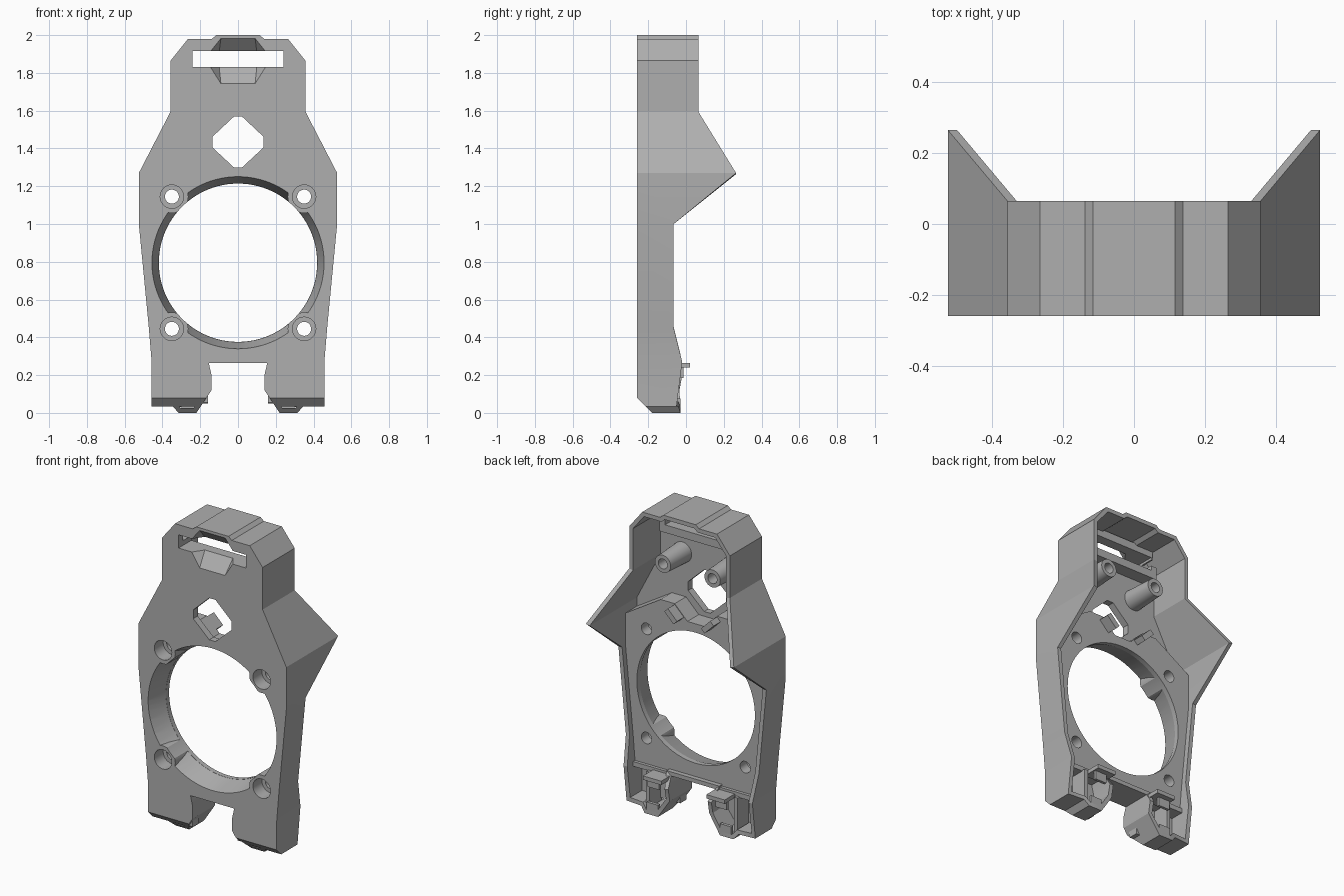
import bpy, bmesh, math
from mathutils import Vector

cube = bpy.data.objects.get("Cube")
if cube:
    bpy.data.objects.remove(cube, do_unlink=True)

grey = bpy.data.materials.new("plain grey")
grey.use_nodes = True
grey.diffuse_color = (0.43, 0.43, 0.43, 1)
grey.node_tree.nodes["Principled BSDF"].inputs["Base Color"].default_value = (0.43, 0.43, 0.43, 1)

FRONT, PLATE = -0.26, -0.215


def finish(bm, name):
    bmesh.ops.recalc_face_normals(bm, faces=bm.faces)
    mesh = bpy.data.meshes.new(name)
    bm.to_mesh(mesh)
    bm.free()
    mesh.materials.append(grey)
    obj = bpy.data.objects.new(name, mesh)
    bpy.context.collection.objects.link(obj)
    return obj


def hull(name, points):
    bm = bmesh.new()
    for p in points:
        bm.verts.new(p)
    bmesh.ops.convex_hull(bm, input=bm.verts)
    return finish(bm, name)


def box(name, xs, ys, zs):
    return hull(name, [(x, y, z) for x in xs for y in ys for z in zs])


def prism(name, outline, y0, y1):
    bm = bmesh.new()
    face = bm.faces.new([bm.verts.new((x, y0, z)) for x, z in outline])
    new = bmesh.ops.extrude_face_region(bm, geom=[face])["geom"]
    bmesh.ops.translate(bm, vec=(0, y1 - y0, 0),
                        verts=[v for v in new if isinstance(v, bmesh.types.BMVert)])
    return finish(bm, name)


def tube(name, x, z, y0, y1, r0, r1=None, sides=32):
    """Round solid along y, with optional taper."""
    r1 = r0 if r1 is None else r1
    ring = [(math.cos(math.tau * i / sides), math.sin(math.tau * i / sides)) for i in range(sides)]
    return hull(name, [(x + r * c, y, z + r * s) for y, r in ((y0, r0), (y1, r1)) for c, s in ring])


def boolean(obj, other, operation):
    mod = obj.modifiers.new("bool", "BOOLEAN")
    mod.operation, mod.solver, mod.object = operation, "EXACT", other
    bpy.context.view_layer.objects.active = obj
    bpy.ops.object.modifier_apply(modifier=mod.name)
    bpy.data.objects.remove(other, do_unlink=True)


def mirrored(half):
    return half + [(-p[0], *p[1:]) for p in reversed(half)]


def inset(points, d):
    """Mitred inward offset of a clockwise outline in x and z."""
    result = []
    for i, p in enumerate(points):
        a, b, c = (Vector(points[j % len(points)][:2]) for j in (i - 1, i, i + 1))
        u, v = (b - a).normalized(), (c - b).normalized()
        n, m = Vector((u.y, -u.x)), Vector((v.y, -v.x))
        result.append(b + (n + m) * (d / (1 + n.dot(m))))
    return result


# Open-backed shell: x, z and depth of the rear rim
outline = mirrored([
    (0.115, 2.0, 0.065), (0.138, 1.98, 0.065), (0.265, 1.98, 0.065), (0.357, 1.865, 0.065),
    (0.357, 1.595, 0.065), (0.525, 1.27, 0.265), (0.525, 1.0, -0.065), (0.472, 0.45, -0.065),
    (0.457, 0.27, -0.02), (0.457, 0.035, -0.05), (0.345, 0.035, -0.04), (0.315, 0.0, -0.03),
    (0.22, 0.0, -0.03), (0.14, 0.12, -0.035), (0.14, 0.2, -0.02), (0.155, 0.265, -0.07)])
inner = inset(outline, 0.026)
bm = bmesh.new()
rings = [[bm.verts.new((x, FRONT, z)) for x, z, y in outline],
         [bm.verts.new((x, y, z)) for x, z, y in outline],
         [bm.verts.new((q.x, p[2], q.y)) for p, q in zip(outline, inner)],
         [bm.verts.new((q.x, PLATE, q.y)) for q in inner]]
bm.faces.new(rings[0])
bm.faces.new(rings[3])
for r, s in zip(rings, rings[1:]):
    for i in range(len(r)):
        j = (i + 1) % len(r)
        bm.faces.new((r[i], r[j], s[j], s[i]))
body = finish(bm, "body_shell")

# Thick ring mount, slot frame and leg fronts
mount = mirrored([(0.06, 1.27), (0.15, 1.36), (0.25, 1.36), (0.38, 1.28),
                  (0.51, 1.2), (0.51, 0.99), (0.443, 0.28)])
boolean(body, prism("ring_mount", mount, -0.235, -0.1), "UNION")
boolean(body, box("slot_sill", (-0.28, 0.28), (-0.235, -0.13), (1.78, 1.86)), "UNION")
boolean(body, box("slot_header", (-0.25, 0.25), (-0.235, -0.13), (1.9, 1.965)), "UNION")
for s in (-1, 1):
    boolean(body, box("leg_fill", (s * 0.16, s * 0.445), (-0.235, -0.17), (0.05, 0.285)), "UNION")

# Large opening with a tapered lip, interrupted at the screw bosses
screws = [(sx * 0.35, z) for sx in (-1, 1) for z in (0.445, 1.145)]
lip = tube("lip_cutter", 0, 0.795, -0.261, -0.13, 0.456, 0.42, 96)
for x, z in screws:
    boolean(lip, tube("boss", x, z, -0.4, 0, 0.087), "DIFFERENCE")
boolean(body, lip, "DIFFERENCE")
boolean(body, tube("opening", 0, 0.795, -0.4, 0.1, 0.419, None, 96), "DIFFERENCE")

# Counterbored screw holes
for x, z in screws:
    boolean(body, tube("counterbore", x, z, -0.4, -0.17, 0.062), "DIFFERENCE")
    boolean(body, tube("screw_hole", x, z, -0.4, 0.0, 0.037), "DIFFERENCE")

# Diamond window and top slot
diamond = mirrored([(0.022, 1.568), (0.135, 1.462), (0.135, 1.405), (0.022, 1.3)])
boolean(body, prism("diamond", diamond, -0.4, 0.0), "DIFFERENCE")
boolean(body, box("slot", (-0.24, 0.24), (-0.4, -0.05), (1.83, 1.915)), "DIFFERENCE")

# Flared scoops above and below the slot
for near, far in ((1.835, 1.74), (1.91, 1.985)):
    scoop = [(s * x, y, z) for s in (-1, 1)
             for x, y, z in ((0.15, -0.262, near), (0.09, -0.262, far), (0.1, -0.19, near))]
    boolean(body, hull("scoop", scoop), "DIFFERENCE")

# Sloped toe at the bottom front of the legs
toe = [(x, y, z) for x in (-0.6, 0.6) for y, z in ((-0.28, 0.1), (-0.18, 0.0), (-0.18, -0.05), (-0.28, -0.05))]
boolean(body, hull("toe", toe), "DIFFERENCE")

parts = [body]
for s, side in ((1, "left"), (-1, "right")):
    # Hollow standoffs on the inside
    post = tube(side + "_standoff", s * 0.176, 1.64, -0.225, -0.016, 0.066, 0.056)
    boolean(post, tube("bore", s * 0.176, 1.64, -0.15, 0.1, 0.032), "DIFFERENCE")
    parts.append(post)
    # Angled tab beside the window
    a, b = Vector((s * 0.085, 1.29)), Vector((s * 0.15, 1.355))
    n = Vector((s * 0.025, -0.025))
    parts.append(hull(side + "_window_tab", [(p.x, y, p.y) for p in (a, b, a + n, b + n)
                                             for y in (-0.14, -0.03)]))
    # Clips and ledges inside the leg
    for name, xs, ys, zs in (
            ("ledge", (0.16, 0.44), (-0.18, -0.08), (0.25, 0.28)),
            ("upper_clip", (0.16, 0.29), (-0.1, 0.022), (0.24, 0.265)),
            ("clip_stem", (0.2, 0.28), (-0.03, -0.012), (0.185, 0.245)),
            ("inner_rib", (0.3, 0.325), (-0.18, -0.06), (0.03, 0.255)),
            ("lower_clip", (0.22, 0.3), (-0.05, -0.03), (0.01, 0.075))):
        parts.append(box(side + "_" + name, (s * xs[0], s * xs[1]), ys, zs))

# Smooth round surfaces, crisp edges elsewhere
for obj in parts:
    bpy.ops.object.select_all(action="DESELECT")
    obj.select_set(True)
    bpy.context.view_layer.objects.active = obj
    bpy.ops.object.shade_smooth_by_angle(angle=math.radians(20))
